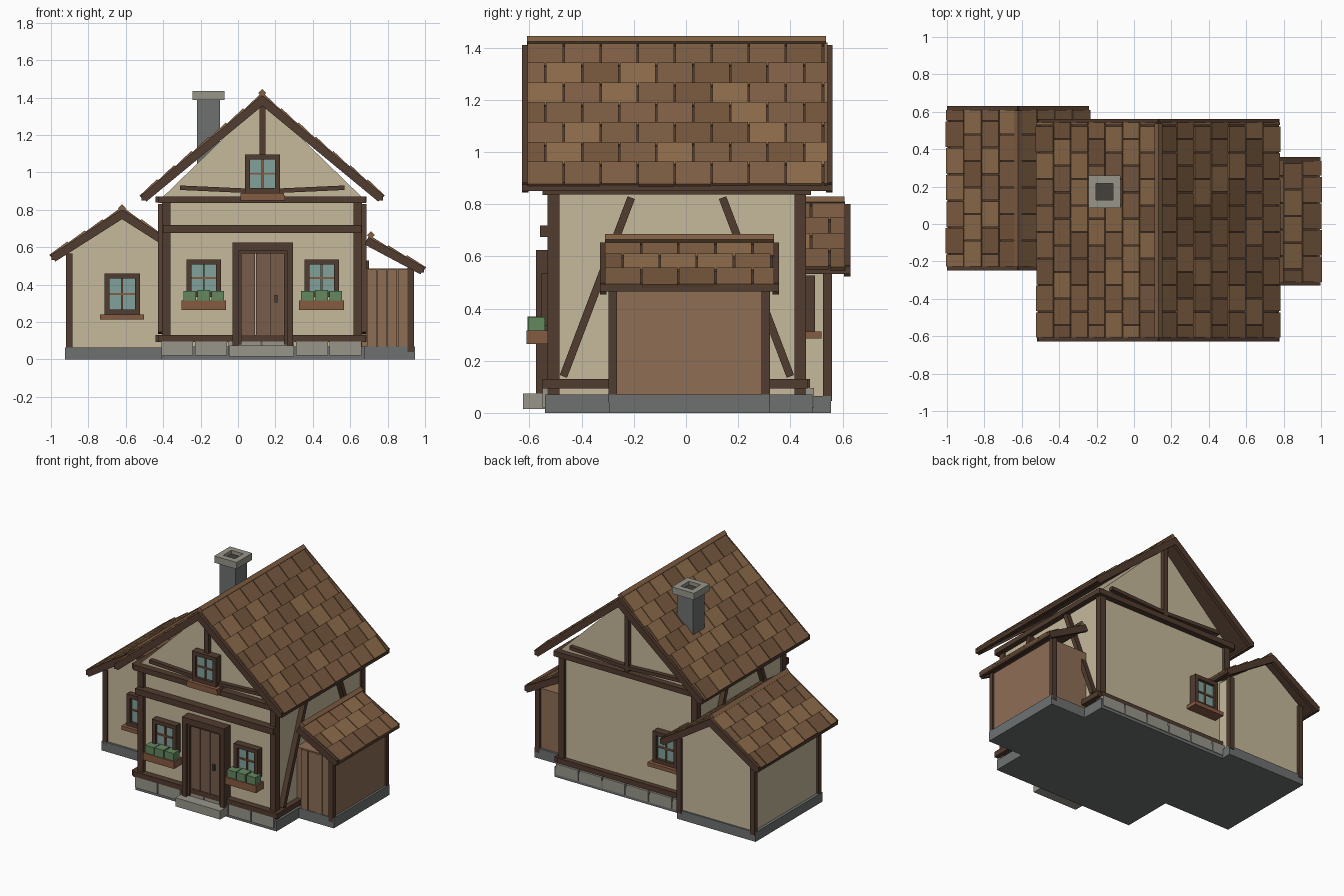
import bpy, bmesh, math, random
from mathutils import Vector as V, Matrix

if "Cube" in bpy.data.objects:
    bpy.data.objects.remove(bpy.data.objects["Cube"])
random.seed(4)

def mat(name, r, g, b):
    m = bpy.data.materials.new(name)
    m.diffuse_color = [(c / 255) ** 2.2 for c in (r, g, b)] + [1]
    m.use_nodes = True
    m.node_tree.nodes["Principled BSDF"].inputs["Base Color"].default_value = m.diffuse_color
    return m

WALL = mat("plaster", 197, 184, 155)
WOOD = mat("dark_wood", 82, 62, 50)
DOOR = mat("door_wood", 118, 92, 75)
PLANK = mat("plank_wood", 141, 110, 86)
SILL = mat("sill_wood", 132, 92, 68)
GLASS = mat("glass", 128, 160, 154)
STONE = mat("pale_stone", 150, 148, 137)
BASE = mat("grey_stone", 110, 113, 113)
DARK = mat("soot", 70, 66, 60)
LEAF = mat("leaf", 100, 135, 95)
TILES = [mat("tile_%d" % i, *c) for i, c in enumerate(
    [(115, 86, 62), (128, 96, 70), (140, 108, 76), (122, 92, 68)])]

def finish(name, bm, mats):
    bmesh.ops.recalc_face_normals(bm, faces=bm.faces)
    me = bpy.data.meshes.new(name)
    bm.to_mesh(me)
    bm.free()
    for m in mats:
        me.materials.append(m)
    ob = bpy.data.objects.new(name, me)
    bpy.context.collection.objects.link(ob)
    return ob

def cuboid(bm, r, M=Matrix(), mi=0):
    """r = x0,x1,y0,y1,z0,z1 in the frame M"""
    c = V(((r[0] + r[1]) / 2, (r[2] + r[3]) / 2, (r[4] + r[5]) / 2))
    s = Matrix.Diagonal((r[1] - r[0], r[3] - r[2], r[5] - r[4], 1))
    g = bmesh.ops.create_cube(bm, size=1, matrix=M @ Matrix.Translation(c) @ s)
    for f in {f for v in g["verts"] for f in v.link_faces}:
        f.material_index = mi

def boxes(name, m, *ranges, M=Matrix()):
    bm = bmesh.new()
    for r in ranges:
        cuboid(bm, r, M)
    return finish(name, bm, [m])

def frame(o, u, v, n):
    M = Matrix((u, v, n)).transposed().to_4x4()
    M.translation = o
    return M

def bar(name, p, q, w, d, out, m=WOOD):
    """beam from p to q: w wide, d deep along the direction out"""
    p, q, out = V(p), V(q), V(out)
    u = (q - p).normalized()
    return boxes(name, m, (0, (q - p).length, -w / 2, w / 2, -d / 2, d / 2),
                 M=frame(p, u, out.cross(u), out))

def prism(name, pts, y0, y1, m):
    bm = bmesh.new()
    f = bm.faces.new([bm.verts.new((x, y0, z)) for x, z in pts])
    g = bmesh.ops.extrude_face_region(bm, geom=[f])
    bmesh.ops.translate(bm, vec=(0, y1 - y0, 0), verts=[e for e in g["geom"] if isinstance(e, bmesh.types.BMVert)])
    return finish(name, bm, [m])

def roof_side(name, xr, zr, xe, ze, y0, y1, rows):
    """deck, barge boards, eave board and tiles for one slope"""
    u = V((xe - xr, 0, ze - zr))
    L = u.length
    u.normalize()
    n = V((-u.z, 0, u.x)) if u.x > 0 else V((u.z, 0, -u.x))
    M = frame(V((xr, 0, zr)), u, V((0, 1, 0)), n)
    boxes(name + "_deck", WOOD, (0, L - .01, y0 + .02, y1 - .02, -.025, -.002), M=M)
    boxes(name + "_barge_boards", WOOD, (0, L, y0, y0 + .025, -.04, .004),
          (0, L, y1 - .025, y1, -.04, .004))
    bpy.data.objects[name + "_barge_boards"].data.transform(M)
    s = 1 if xe > xr else -1
    xs = sorted((xe - s * .022, xe))
    boxes(name + "_eave_board", WOOD, (xs[0], xs[1], y0, y1, ze - .025, ze + .008))
    bm = bmesh.new()
    step, w = L / rows, .142
    a, b = y0 + .02, y1 - .02
    for i in range(rows):
        T = M @ Matrix.Translation((i * step, 0, .004)) @ Matrix.Rotation(math.radians(4), 4, 'Y')
        y = a - (w / 2 if i % 2 else 0)
        while y < b - .005:
            lo, hi = max(y, a), min(y + w - .006, b)
            if hi - lo > .012:
                cuboid(bm, (0, step + random.uniform(0, .008), lo, hi, -.004, .012), T, random.randrange(4))
            y += w
    finish(name + "_tiles", bm, TILES)

def ridge(name, x, z, y0, y1):
    k = math.sqrt(.5)
    bar(name, (x, y0, z), (x, y1, z), .03, .03, (k, 0, k), TILES[1])

def window(name, c, w, h, ang, sill=True):
    """four-pane window; local -y points out of the wall"""
    M = Matrix.Translation(c) @ Matrix.Rotation(ang, 4, 'Z')
    a, b, t = w / 2, h / 2, .027
    boxes(name + "_frame", WOOD, (-a, a, -.035, .02, b - t, b), (-a, a, -.035, .02, -b, t - b),
          (-a, t - a, -.035, .02, t - b, b - t), (a - t, a, -.035, .02, t - b, b - t), M=M)
    boxes(name + "_glass", GLASS, (t - a, a - t, -.015, .015, t - b, b - t), M=M)
    boxes(name + "_muntins", SILL, (-.005, .005, -.024, -.01, t - b, b - t),
          (t - a, a - t, -.023, -.01, -.005, .005), M=M)
    if sill:
        boxes(name + "_sill", SILL, (-a - .022, a + .022, -.06, .02, -b - .027, -b), M=M)

# foundations and stones
boxes("main_foundation", BASE, (-.41, .675, -.54, .485, 0, .07))
boxes("annex_foundation", BASE, (-.925, -.32, -.18, .555, 0, .065))
boxes("shed_foundation", BASE, (.6, .945, -.295, .32, 0, .07))
stones = [(-.41 + i * .18, -.41 + i * .18 + .17) for i in range(6)]
boxes("foundation_stones", STONE, *[(a, b, y, y + .03, .02, .095) for a, b in stones for y in (-.55, .46)])
boxes("door_step", STONE, (-.045, .3, -.625, -.53, .015, .075))

# main walls with timber framing
boxes("main_walls", WALL, (-.39, .65, -.505, .44, .06, .87))
prism("main_gable", [(-.4, .87), (.66, .87), (.13, 1.385)], -.505, .44, WALL)
boxes("corner_posts", WOOD, *[(x, x + .045, y, y + .045, .07, .87) for x in (-.405, .617) for y in (-.53, .415)])
boxes("front_beams", WOOD, (-.425, .685, -.55, -.49, .835, .872), (-.4, .66, -.56, -.49, .675, .718),
      (-.425, .685, -.55, -.49, .093, .13))
boxes("back_beams", WOOD, (-.425, .685, .43, .48, .835, .872), (-.4, .66, .43, .475, .093, .13))
for s, tag in ((1, "right"), (-1, "left")):
    x = .13 + s * .54
    boxes(tag + "_wall_beams", WOOD, (x - .03, x + .018, -.54, .465, .093, .13),
          (x - .03, x + .018, -.54, .465, .838, .872))
    bar(tag + "_front_brace", (x, -.47, .14), (x, -.21, .825), .03, .035, (1, 0, 0))
    bar(tag + "_back_brace", (x, .4, .14), (x, .14, .825), .03, .035, (1, 0, 0))
for y, tag in ((-.515, "front"), (.45, "back")):
    boxes(tag + "_gable_post", WOOD, (.114, .146, y - .02, y + .02, .87, 1.385))
    for s in (-1, 1):
        bar("%s_gable_tie_%d" % (tag, s), (.13, y, .898), (.13 + s * .44, y, .918), .024, .04, (0, 1, 0))

# main roof and chimney
for s, tag in ((-1, "left"), (1, "right")):
    roof_side("main_roof_" + tag, .13, 1.407, .13 + s * .645, .875, -.628, .562, 7)
ridge("main_ridge_cap", .13, 1.424, -.61, .537)
boxes("chimney", BASE, (-.22, -.095, .11, .235, .95, 1.39))
cx, cy = -.157, .172
boxes("chimney_cap", STONE, *[r for s in (-1, 1) for r in (
    (cx - .086, cx + .086, *sorted((cy + s * .045, cy + s * .086)), 1.388, 1.435),
    (*sorted((cx + s * .045, cx + s * .086)), cy - .045, cy + .045, 1.388, 1.435))])
boxes("chimney_flue", DARK, (cx - .045, cx + .045, cy - .045, cy + .045, 1.385, 1.41))

# annex on the left
prism("annex_walls", [(-.905, .06), (-.335, .06), (-.335, .57), (-.62, .775), (-.905, .57)], -.165, .545, WALL)
boxes("annex_posts", WOOD, *[(x, x + .035, y, y + .035, .045, .565) for x in (-.92, -.355) for y in (-.18, .525)])
for s, tag in ((-1, "left"), (1, "right")):
    roof_side("annex_roof_" + tag, -.62, .797, -.62 + s * .378, .557, -.248, .63, 4)
ridge("annex_ridge_cap", -.62, .808, -.23, .607)

# lean-to shed on the right
boxes("shed_walls", PLANK, (.62, .93, -.28, .305, .065, .485))
boxes("shed_posts", WOOD, *[(.905, .94, y, y + .032, .04, .49) for y in (-.297, .29)])
boxes("shed_front_planks", PLANK, *[(.69 + i * .055, .741 + i * .055, -.293 + i % 2 * .004, -.27, .07, .482) for i in range(4)])
roof_side("shed_roof", .695, .65, .995, .49, -.33, .357, 3)
ridge("shed_ridge_cap", .71, .664, -.31, .337)

# door
boxes("door_frame", WOOD, (-.03, .003, -.575, -.5, .07, .625), (.262, .295, -.575, -.5, .07, .625),
      (.003, .262, -.575, -.5, .582, .625))
boxes("door_inner_frame", BASE, (.003, .02, -.56, -.5, .08, .582), (.245, .262, -.56, -.5, .08, .582),
      (.02, .245, -.56, -.5, .567, .582)).data.materials[0] = WOOD
boxes("door_planks", DOOR, *[(.02 + i * .0757, .092 + i * .0757, -.547, -.5, .075, .567) for i in range(3)])
boxes("door_handle", DARK, (.195, .21, -.565, -.54, .305, .345))

# windows and flower boxes
for x, tag in ((-.183, "left"), (.447, "right")):
    window("front_window_" + tag, (x, -.52, .435), .185, .2, 0, False)
    boxes("flower_box_" + tag, SILL, (x - .12, x + .12, -.612, -.53, .265, .315))
    boxes("flowers_" + tag, LEAF, *[(x + i * .075 - .034, x + i * .075 + .034, -.608 + abs(i) * .004,
                                     -.54, .312, .37 - abs(i) * .003) for i in (-1, 0, 1)])
window("gable_window", (.13, -.525, .993), .187, .205, 0)
boxes("gable_window_shelf", SILL, (.013, .25, -.585, -.53, .85, .876))
window("annex_window", (-.62, -.17, .35), .19, .22, 0)
window("back_window", (-.183, .46, .42), .187, .215, math.pi)
window("side_window", (.665, -.03, .43), .187, .2, math.pi / 2)
